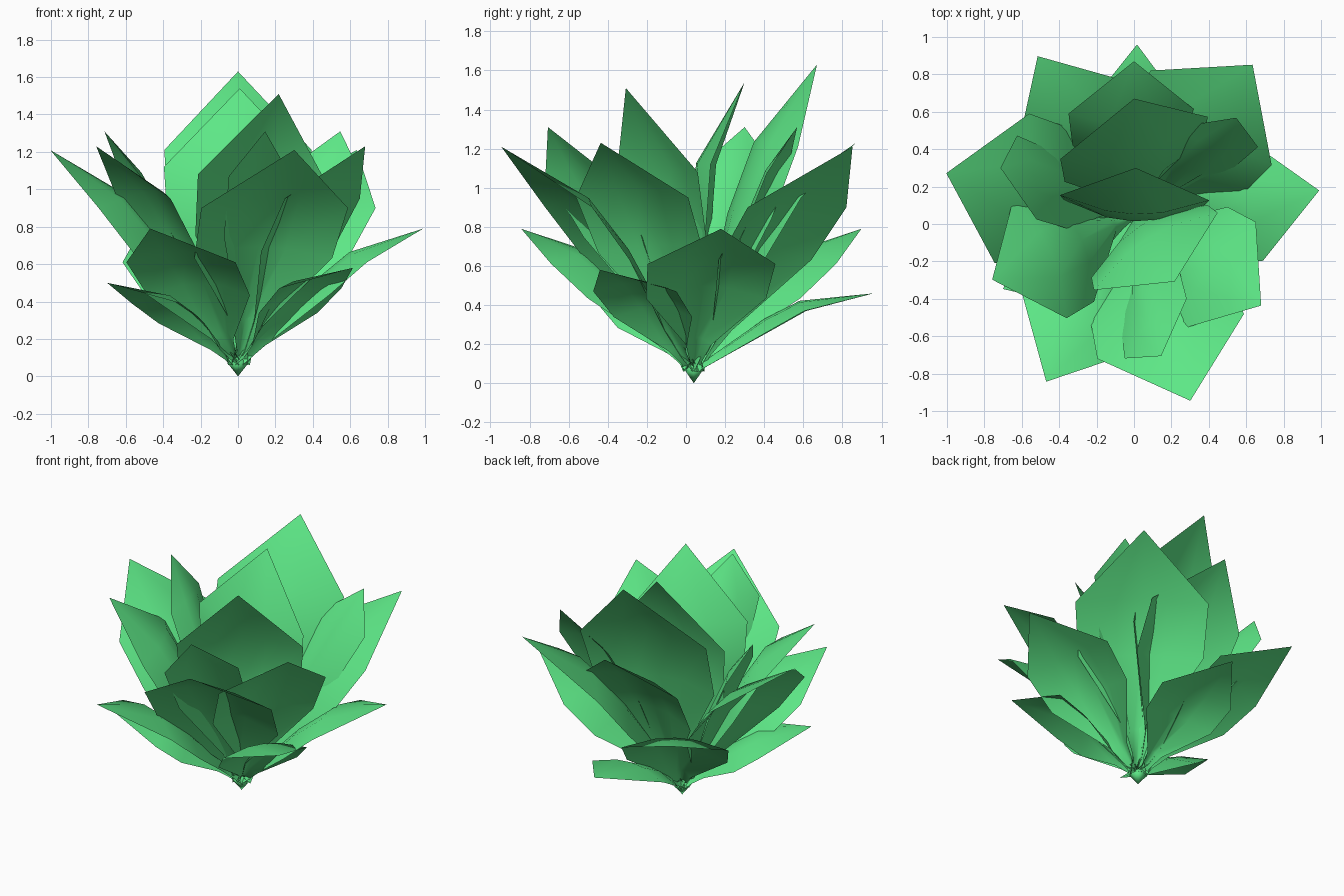
import bpy, math
from mathutils import Vector

if "Cube" in bpy.data.objects:
    bpy.data.objects.remove(bpy.data.objects["Cube"])

green = bpy.data.materials.new("leaf_green")
green.diffuse_color = (0.11, 0.8, 0.24, 1)
green.use_nodes = True
green.node_tree.nodes["Principled BSDF"].inputs["Base Color"].default_value = green.diffuse_color

CENTRE = Vector((0, 0.04, 0))


def polar(az, r, z):
    a = math.radians(az)
    return CENTRE + Vector((math.cos(a) * r, math.sin(a) * r, z))


def add_mesh(name, verts, faces):
    me = bpy.data.meshes.new(name)
    me.from_pydata([tuple(v) for v in verts], [], faces)
    me.materials.append(green)
    for p in me.polygons:
        p.use_smooth = True
    ob = bpy.data.objects.new(name, me)
    bpy.context.collection.objects.link(ob)
    return ob


# One leaf: narrow stalk widening to two shoulders, then a pointed tip.
# The middle is arched towards the upper face.
COLUMNS = [(-1, 0), (-0.38, 0.85), (0, 1), (0.38, 0.85), (1, 0)]


def leaf(name, az, tip_r, tip_z, mid_r, mid_z, half, turn=0):
    base = polar(az, 0.02, 0.06)
    mid = polar(az, mid_r, mid_z)
    tip = polar(az, tip_r, tip_z)
    a = math.radians(az + turn)
    side = Vector((-math.sin(a), math.cos(a), 0))
    normal = (mid - base).cross(side).normalized()   # upper face
    # position along the leaf, half width, arch height
    rows = [(0, 0.05, 0.03), (0.09, 0.03, 0.03), (0.25, 0.2 * half, 0.15 * half),
            (0.68, 0.94 * half, 0.25 * half), (1, half, 0.22 * half)]
    verts, faces = [], []
    for f, w, h in rows:
        c = base.lerp(mid, f)
        verts += [c + side * (w * u) + normal * (h * v) for u, v in COLUMNS]
    verts.append(tip)
    n = len(COLUMNS)
    last = n * (len(rows) - 1)
    for j in range(n - 1):
        for k in range(j, last, n):
            faces.append((k, k + 1, k + n + 1, k + n))
        faces.append((last + j, last + j + 1, last + n))
    add_mesh(name, verts, faces)


# Whorls of three: azimuths, tip r, tip z, shoulder r, shoulder z, half width, turn
whorls = {
    "outer_leaf": ((8, 242, 121), 1.00, 0.79, 0.65, 0.61, 0.33, 0),
    "large_leaf": ((167, 287, 52), 1.03, 1.21, 0.67, 0.90, 0.41, 0),
    "middle_leaf": ((90, 204, 325), 0.83, 1.23, 0.55, 0.95, 0.35, 0),
    "narrow_leaf": ((281, 44, 160), 0.76, 1.31, 0.61, 1.07, 0.23, 33),
}
for name, (angles, *dims) in whorls.items():
    for i, az in enumerate(angles):
        leaf(f"{name}_{i + 1}", az, *dims)

# Low spreading leaves
leaf("low_leaf_back", 89, 0.92, 0.46, 0.57, 0.37, 0.27)
leaf("low_leaf_right", 322, 0.78, 0.58, 0.49, 0.47, 0.27)
leaf("low_leaf_left", 209, 0.80, 0.50, 0.50, 0.39, 0.27)

# Tall upright leaves in the heart of the plant
leaf("tall_leaf_back", 90, 0.63, 1.63, 0.42, 1.21, 0.41, 16)
leaf("tall_leaf_centre", 88, 0.26, 1.54, 0.10, 1.12, 0.40)
leaf("tall_leaf_front", 302, 0.41, 1.51, 0.22, 1.08, 0.39)

# Pointed root stub
n = 6
verts = [CENTRE] + [polar(360 * i / n, 0.055, 0.07) for i in range(n)] + [polar(0, 0, 0.14)]
faces = []
for i in range(n):
    a, b = 1 + i, 1 + (i + 1) % n
    faces += [(0, b, a), (a, b, n + 1)]
add_mesh("root_stub", verts, faces)
